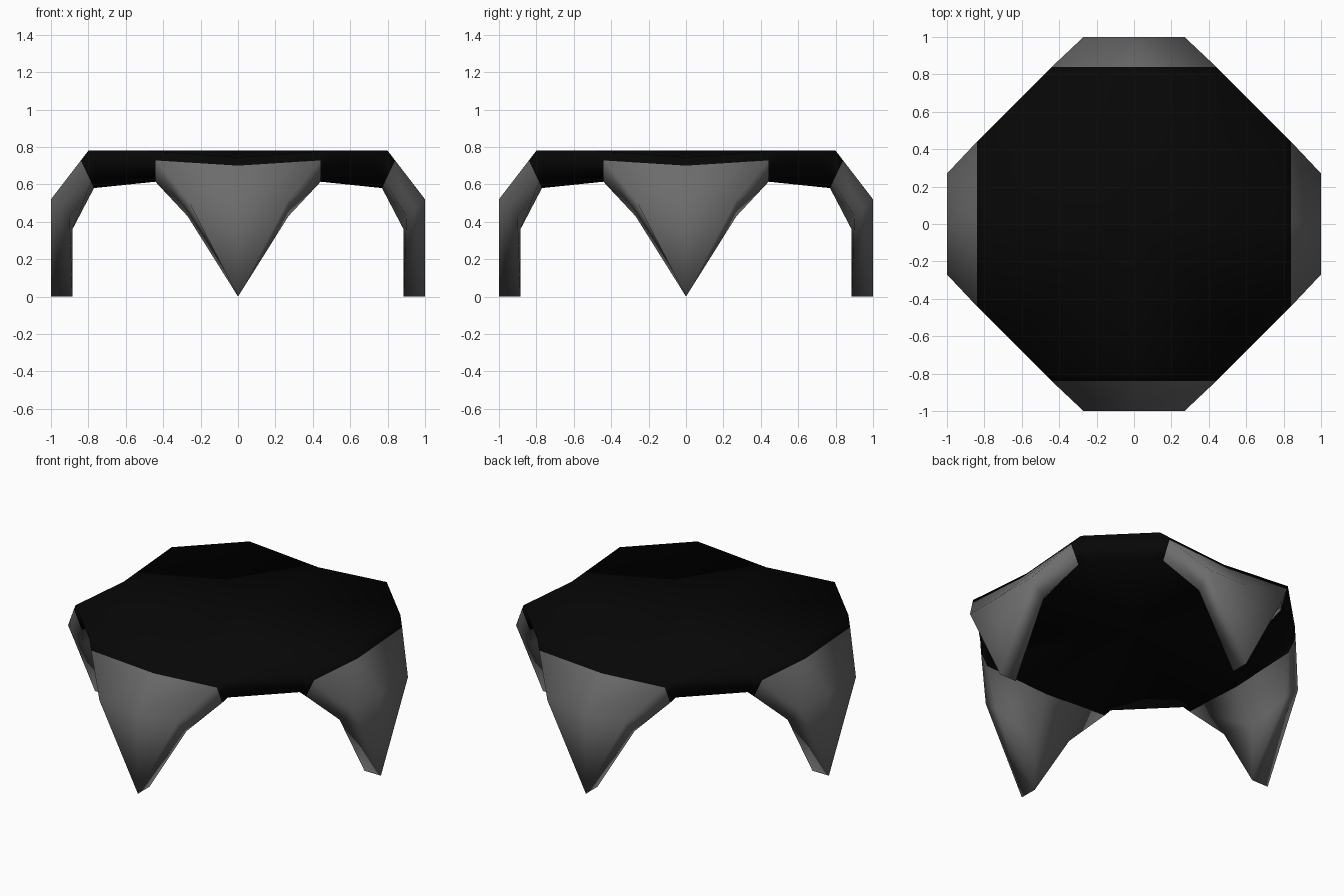
import bpy, bmesh
from math import pi
from mathutils import Vector, Matrix

cube = bpy.data.objects.get("Cube")
if cube:
    bpy.data.objects.remove(cube, do_unlink=True)


def material(name, value):
    m = bpy.data.materials.new(name)
    m.use_nodes = True
    color = (value, value, value, 1)
    m.diffuse_color = color
    m.node_tree.nodes["Principled BSDF"].inputs["Base Color"].default_value = color
    return m


black = material("black top", 0.002)
grey = material("grey legs", 0.15)


def flip(p):
    return Vector((-p[0], p[1], p[2]))


def build(name, faces, mat, turns):
    """Mirror the faces across x, repeat them by quarter turns, and weld."""
    bm = bmesh.new()
    for k in turns:
        rot = Matrix.Rotation(k * pi / 2, 3, "Z")
        for face in faces:
            for side in (face, [flip(p) for p in reversed(face)]):
                bm.faces.new([bm.verts.new(rot @ Vector(p)) for p in side])
    bmesh.ops.remove_doubles(bm, verts=bm.verts, dist=0.0005)
    bmesh.ops.recalc_face_normals(bm, faces=bm.faces)
    for face in bm.faces:
        face.smooth = True
    mesh = bpy.data.meshes.new(name)
    bm.to_mesh(mesh)
    bm.free()
    mesh.materials.append(mat)
    obj = bpy.data.objects.new(name, mesh)
    bpy.context.collection.objects.link(obj)


# Shared open joint between the top and each leg
joint_mid, joint_side = (0, 0.84, 0.70), (0.44, 0.84, 0.728)
under_mid, under_side = (0, 0.77, 0.58), (0.44, 0.785, 0.612)

# Octagonal top, dipped above the legs and hollowed underneath
center, bottom = (0, 0, 0.78), (0, 0, 0.66)
rim_mid, rim_side = (0, 0.8, 0.745), (0.48, 0.8, 0.78)
low_side = (0.455, 0.75, 0.635)
diag, low_diag = (0.64, 0.64, 0.78), (0.6025, 0.6025, 0.635)
top_faces = [
    [center, rim_mid, rim_side],
    [center, rim_side, diag],
    [rim_mid, joint_mid, joint_side, rim_side],
    [rim_side, joint_side, under_side],
    [rim_side, under_side, low_side],
    [rim_side, low_side, low_diag, diag],
    [bottom, low_side, under_mid],
    [low_side, under_side, under_mid],
    [bottom, low_diag, low_side],
]
build("table_top", top_faces, black, range(4))

# Tapered legs, bent at the knee and ending in a blade edge
knee_mid, knee_side = (0, 1, 0.52), (0.27, 1, 0.52)
inner_mid, inner_side = (0, 0.885, 0.36), (0.27, 0.9, 0.43)
toe, heel = (0, 1, 0), (0, 0.885, 0)
leg_faces = [
    [joint_mid, knee_mid, knee_side, joint_side],
    [knee_mid, toe, knee_side],
    [joint_side, knee_side, inner_side, under_side],
    [knee_side, toe, heel, inner_side],
    [under_mid, under_side, inner_side, inner_mid],
    [inner_mid, inner_side, heel],
]
for k, name in enumerate(("back_leg", "right_leg", "front_leg", "left_leg")):
    build(name, leg_faces, grey, [k])
